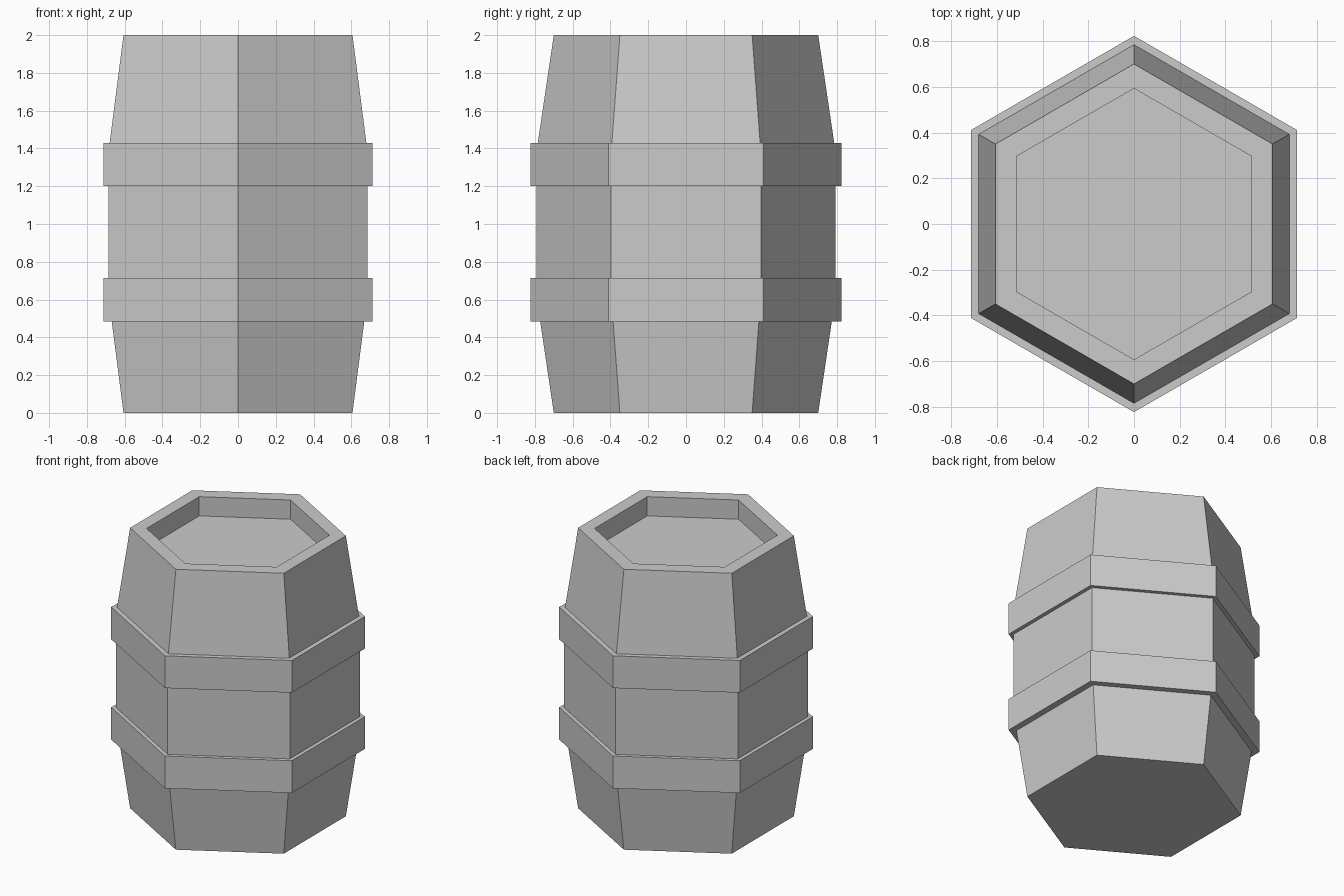
import bpy, bmesh, math

if "Cube" in bpy.data.objects:
    bpy.data.objects.remove(bpy.data.objects["Cube"])

SIDES = 6


def hex_lathe(name, profile, closed=False):
    """Sweep a (radius, z) profile round six corners; cap the ends unless closed."""
    bm = bmesh.new()
    rings = []
    for r, z in profile:
        ring = []
        for i in range(SIDES):
            a = math.pi / 2 + i * 2 * math.pi / SIDES
            ring.append(bm.verts.new((r * math.cos(a), r * math.sin(a), z)))
        rings.append(ring)
    pairs = list(zip(rings, rings[1:]))
    if closed:
        pairs.append((rings[-1], rings[0]))
    for lo, hi in pairs:
        for i in range(SIDES):
            j = (i + 1) % SIDES
            bm.faces.new((lo[i], lo[j], hi[j], hi[i]))
    if not closed:
        bm.faces.new(rings[0])
        bm.faces.new(rings[-1])
    bmesh.ops.recalc_face_normals(bm, faces=bm.faces)
    mesh = bpy.data.meshes.new(name)
    bm.to_mesh(mesh)
    bm.free()
    obj = bpy.data.objects.new(name, mesh)
    bpy.context.collection.objects.link(obj)
    return obj


# Barrel body: tapered ends, straight middle, recessed lid
hex_lathe("barrel_body", [(0.70, 0), (0.792, 0.62), (0.792, 1.38),
                          (0.70, 2.0), (0.593, 2.0), (0.593, 1.863)])

# Two hoops round the body
for name, z0, z1 in (("lower_hoop", 0.485, 0.715), ("upper_hoop", 1.20, 1.43)):
    hex_lathe(name, [(0.76, z0), (0.823, z0), (0.823, z1), (0.76, z1)], closed=True)
